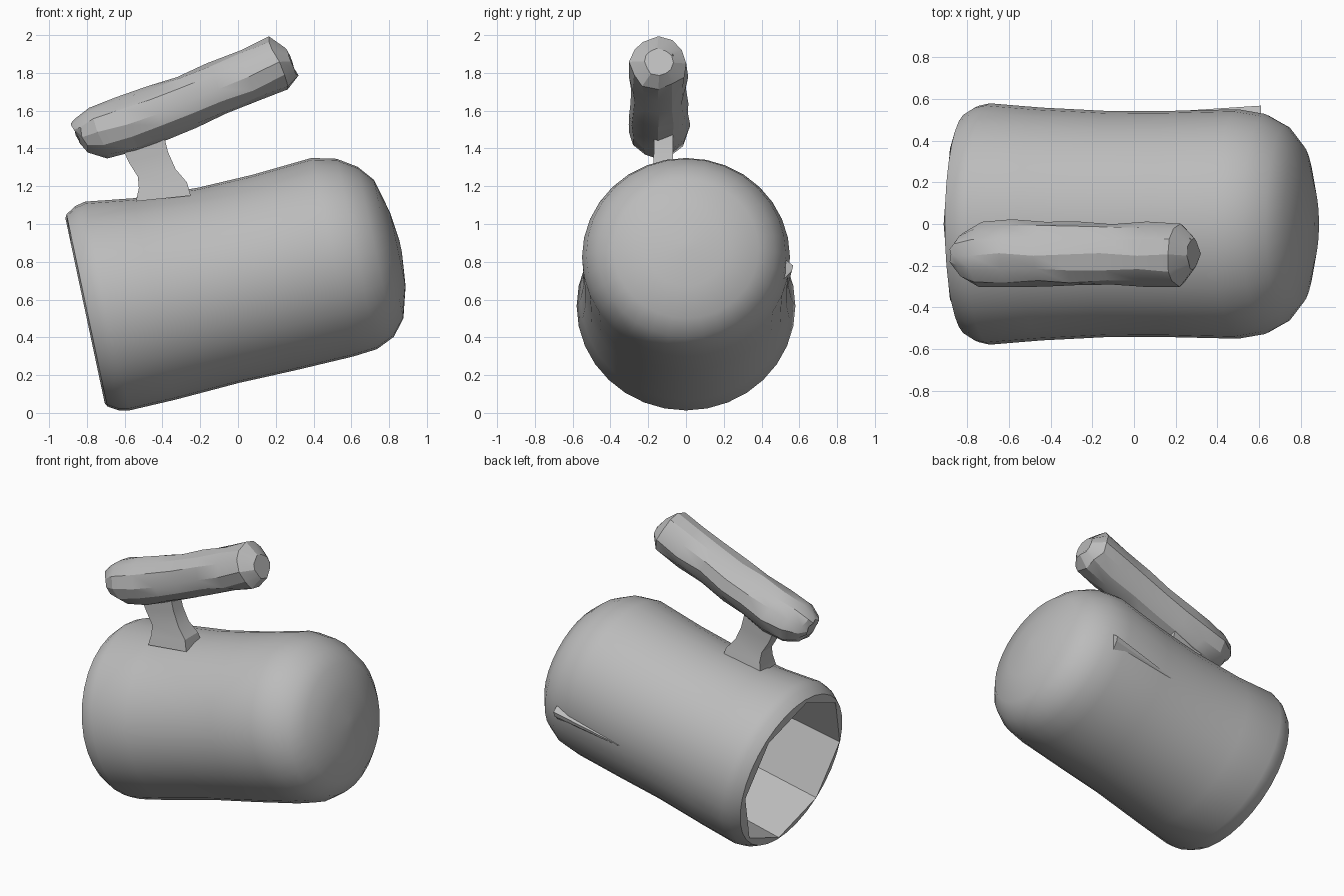
import bpy, bmesh, math, random
from mathutils import Matrix, Vector

random.seed(4)
cube = bpy.data.objects.get("Cube")
if cube:
    bpy.data.objects.remove(cube)

grey = bpy.data.materials.new("plain grey")
grey.use_nodes = True
colour = (0.5, 0.5, 0.5, 1)
grey.diffuse_color = colour
grey.node_tree.nodes["Principled BSDF"].inputs["Base Color"].default_value = colour


def finish(name, bm, smooth_angle):
    bmesh.ops.recalc_face_normals(bm, faces=bm.faces)
    mesh = bpy.data.meshes.new(name)
    bm.to_mesh(mesh)
    bm.free()
    mesh.materials.append(grey)
    ob = bpy.data.objects.new(name, mesh)
    bpy.context.collection.objects.link(ob)
    bpy.ops.object.select_all(action='DESELECT')
    ob.select_set(True)
    bpy.context.view_layer.objects.active = ob
    bpy.ops.object.shade_smooth_by_angle(angle=math.radians(smooth_angle))
    return ob


def skin(bm, rings):
    """Join successive rings of vertices and close both ends."""
    n = len(rings[0])
    for a, b in zip(rings, rings[1:]):
        for i in range(n):
            j = (i + 1) % n
            bm.faces.new((a[i], a[j], b[j], b[i]))
    bm.faces.new(rings[0])
    bm.faces.new(rings[-1])


def tilted_loft(name, sections, origin, tilt, segs, y_scale, smooth, jitter=0.0):
    """Sections are (distance along axis, radius, upward offset, octagonal?)."""
    bm = bmesh.new()
    rings = []
    for u, r, off, facet in sections:
        ring = []
        for i in range(segs):
            a = math.tau * i / segs
            rad = r
            if facet:
                side = math.tau / 8
                rad *= math.cos(side / 2) / math.cos(a % side - side / 2)
            wob = [random.uniform(-jitter, jitter) for _ in range(3)]
            p = Vector((u, rad * math.cos(a) * y_scale, off + rad * math.sin(a)))
            ring.append(bm.verts.new(p + Vector(wob)))
        rings.append(ring)
    skin(bm, rings)
    bm.transform(Matrix.Translation(origin) @ Matrix.Rotation(-math.radians(tilt), 4, 'Y'))
    return finish(name, bm, smooth)


# Tilted hollow shell: domed end, outer wall, rounded rim, faceted bore
shell = [
    (1.085, 0.03, 0.0, False), (1.067, 0.2, -0.01, False),
    (1.02, 0.375, 0.0, False), (0.95, 0.46, 0.0, False),
    (0.85, 0.515, 0.01, False), (0.72, 0.537, 0.02, False),
    (0.4, 0.53, 0.005, False), (0.1, 0.528, 0.0, False),
    (-0.25, 0.545, 0.0, False), (-0.5, 0.565, 0.015, False),
    (-0.555, 0.553, 0.015, False), (-0.61, 0.52, 0.015, False),
    (-0.62, 0.5, 0.015, True), (0.85, 0.46, 0.0, True),
]
tilted_loft("hollow_shell", shell, (-0.2, 0, 0.655), 12, 32, 1.025, 35)

# Rough hewn grip
grip = [
    (-0.685, 0.06, 0.05, False), (-0.655, 0.105, 0.03, False),
    (-0.57, 0.148, 0.015, False), (-0.42, 0.155, 0.0, False),
    (-0.25, 0.148, 0.0, False), (-0.08, 0.145, 0.0, False),
    (0.1, 0.145, 0.005, False), (0.28, 0.148, 0.01, False),
    (0.45, 0.147, 0.015, False), (0.52, 0.075, 0.0, False),
]
tilted_loft("grip", grip, (-0.2, -0.147, 1.675), 21, 12, 1.04, 25, 0.009)

# Curved neck: (left x, left z, right x, right z, half depth)
neck = [
    (-0.62, 1.42, -0.40, 1.50, 0.05), (-0.58, 1.33, -0.37, 1.38, 0.05),
    (-0.53, 1.25, -0.33, 1.29, 0.055), (-0.525, 1.19, -0.27, 1.22, 0.07),
    (-0.54, 1.12, -0.25, 1.15, 0.085),
]
bm = bmesh.new()
skin(bm, [[bm.verts.new(p) for p in (
    (xl, -0.12 - d, zl), (xr, -0.12 - d, zr), (xr, -0.12 + d, zr), (xl, -0.12 + d, zl))]
    for xl, zl, xr, zr, d in neck])
finish("neck", bm, 20)


def wedge(name, points):
    bm = bmesh.new()
    bmesh.ops.convex_hull(bm, input=[bm.verts.new(p) for p in points])
    finish(name, bm, 10)


# Tapering fin on the back of the shell
wedge("side_fin", [(0.61, 0.5, 0.83), (0.61, 0.568, 0.78), (0.61, 0.56, 0.75),
                   (0.6, 0.5, 0.69), (0.03, 0.53, 0.64)])

# Sliver on the end of the grip
wedge("grip_chip", [(0.25, -0.17, 1.73), (0.285, -0.14, 1.78), (0.27, -0.07, 1.9),
                    (0.24, -0.04, 1.83), (0.2, -0.1, 1.8)])
